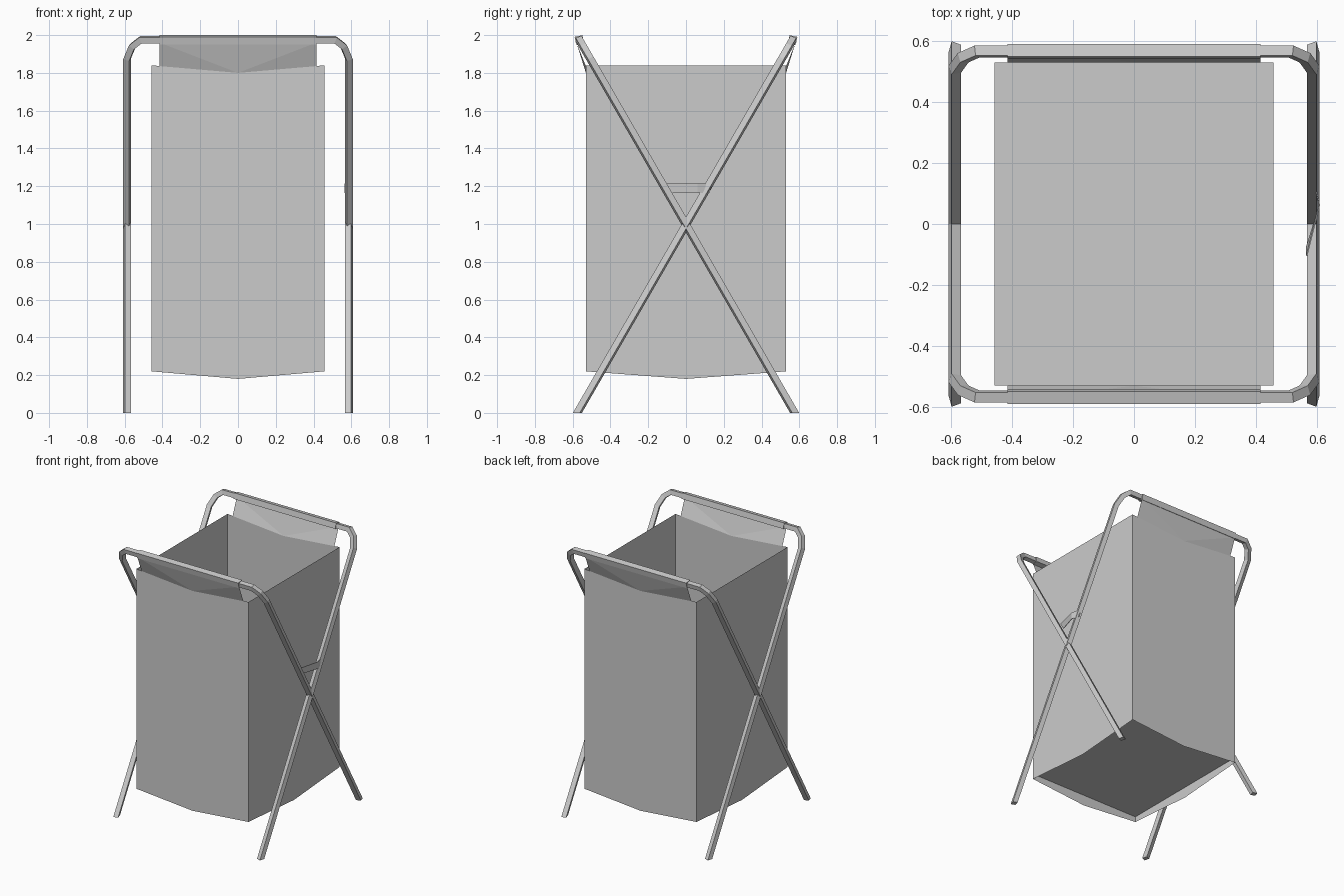
import bpy, bmesh, math
from mathutils import Vector

cube = bpy.data.objects.get("Cube")
if cube:
    bpy.data.objects.remove(cube, do_unlink=True)

grey = bpy.data.materials.new("light grey")
grey.use_nodes = True
GREY = (0.6, 0.6, 0.6, 1)
grey.diffuse_color = GREY
grey.node_tree.nodes["Principled BSDF"].inputs["Base Color"].default_value = GREY

LEAN = math.radians(60)      # slope of the folding frames
TWIST = math.radians(18)     # roll of the square bar
FOOT_Y = 0.575
BAR_T = 2.28                 # length along the frame to the top bar
BAG_X, BAG_Y = 0.457, 0.53
FLAP_X = 0.415


def finish(name, bm, closed=True):
    if closed:
        bmesh.ops.recalc_face_normals(bm, faces=bm.faces)
    mesh = bpy.data.meshes.new(name)
    bm.to_mesh(mesh)
    bm.free()
    mesh.materials.append(grey)
    obj = bpy.data.objects.new(name, mesh)
    bpy.context.collection.objects.link(obj)
    return obj


def sweep(name, path, half, side, feet=False):
    """Mitred square bar along a path in the leaning plane; side flips front/back."""
    bm = bmesh.new()
    pts = [Vector(p) for p in path]
    corners = []
    for a, b in ((1, 1), (1, -1), (-1, -1), (-1, 1)):
        corners.append((half * (a * math.cos(TWIST) - b * math.sin(TWIST)),
                        half * (a * math.sin(TWIST) + b * math.cos(TWIST))))
    rings = []
    for i, p in enumerate(pts):
        segs = [(pts[j + 1] - pts[j]).normalized()
                for j in (i - 1, i) if 0 <= j < len(pts) - 1]
        norms = [Vector((-s.y, s.x)) for s in segs]
        miter = sum(norms, Vector((0, 0))).normalized()
        miter /= miter.dot(norms[0])
        ring = []
        for o, n in corners:
            q = p + miter * o
            t = q.y
            if feet and i in (0, len(pts) - 1):   # cut level with the floor
                t = -n * math.cos(LEAN) / math.sin(LEAN)
            y = -FOOT_Y + t * math.cos(LEAN) - n * math.sin(LEAN)
            z = t * math.sin(LEAN) + n * math.cos(LEAN)
            ring.append(bm.verts.new((q.x, y * side, z)))
        rings.append(ring)
    for r, s in zip(rings, rings[1:]):
        for k in range(4):
            m = (k + 1) % 4
            bm.faces.new((r[k], r[m], s[m], s[k]))
    bm.faces.new(rings[0])
    bm.faces.new(rings[-1])
    return finish(name, bm)


# Folding frames, fabric sleeves and flaps
half_path = [(-0.587, 0), (-0.587, 2.165), (-0.56, 2.24), (-0.515, BAR_T)]
frame_path = half_path + [(-x, t) for x, t in reversed(half_path)]
for label, side in (("back", 1), ("front", -1)):
    sweep(label + "_folding_frame", frame_path, 0.0165, side, feet=True)
    sweep(label + "_sleeve", [(-FLAP_X, BAR_T), (FLAP_X, BAR_T)], 0.021, side)
    bm = bmesh.new()
    tl, tr, bl, br, mid = [bm.verts.new((x, y * side, z)) for x, y, z in (
        (-FLAP_X, 0.58, 1.96), (FLAP_X, 0.58, 1.96),
        (-FLAP_X, BAG_Y, 1.836), (FLAP_X, BAG_Y, 1.836), (0, BAG_Y, 1.8))]
    for tri in ((tl, bl, mid), (tl, mid, tr), (tr, mid, br)):
        bm.faces.new(tri if side < 0 else tri[::-1])
    finish(label + "_flap", bm, closed=False)

# Open fabric bag: walls with sagging hems and a raised floor
bm = bmesh.new()
low, high, base = [], [], []
for x, y in ((-1, -1), (0, -1), (1, -1), (1, 0), (1, 1), (0, 1), (-1, 1), (-1, 0)):
    px, py = x * BAG_X, y * BAG_Y
    low.append(bm.verts.new((px, py, 0.22 if x and y else 0.18)))
    high.append(bm.verts.new((px, py, 1.8 if x == 0 else 1.84)))
    if x and y:
        base.append(bm.verts.new((px, py, 0.26)))
for i in range(8):
    j = (i + 1) % 8
    bm.faces.new((low[i], low[j], high[j], high[i]))
bm.faces.new(base)
finish("fabric_bag", bm, closed=False)

# Thin strap linking the two legs on one side
bm = bmesh.new()
strap = [(0.568, -0.105, -0.075), (0.61, 0.062, 0.062), (0.592, 0.14, 0.125)]
rows = [(bm.verts.new((x, lo, 1.165)), bm.verts.new((x, hi, 1.215)))
        for x, hi, lo in strap]
for a, b in zip(rows, rows[1:]):
    bm.faces.new((a[0], b[0], b[1], a[1]))
strap_obj = finish("side_strap", bm, closed=False)
solid = strap_obj.modifiers.new("thickness", "SOLIDIFY")
solid.thickness = 0.004
